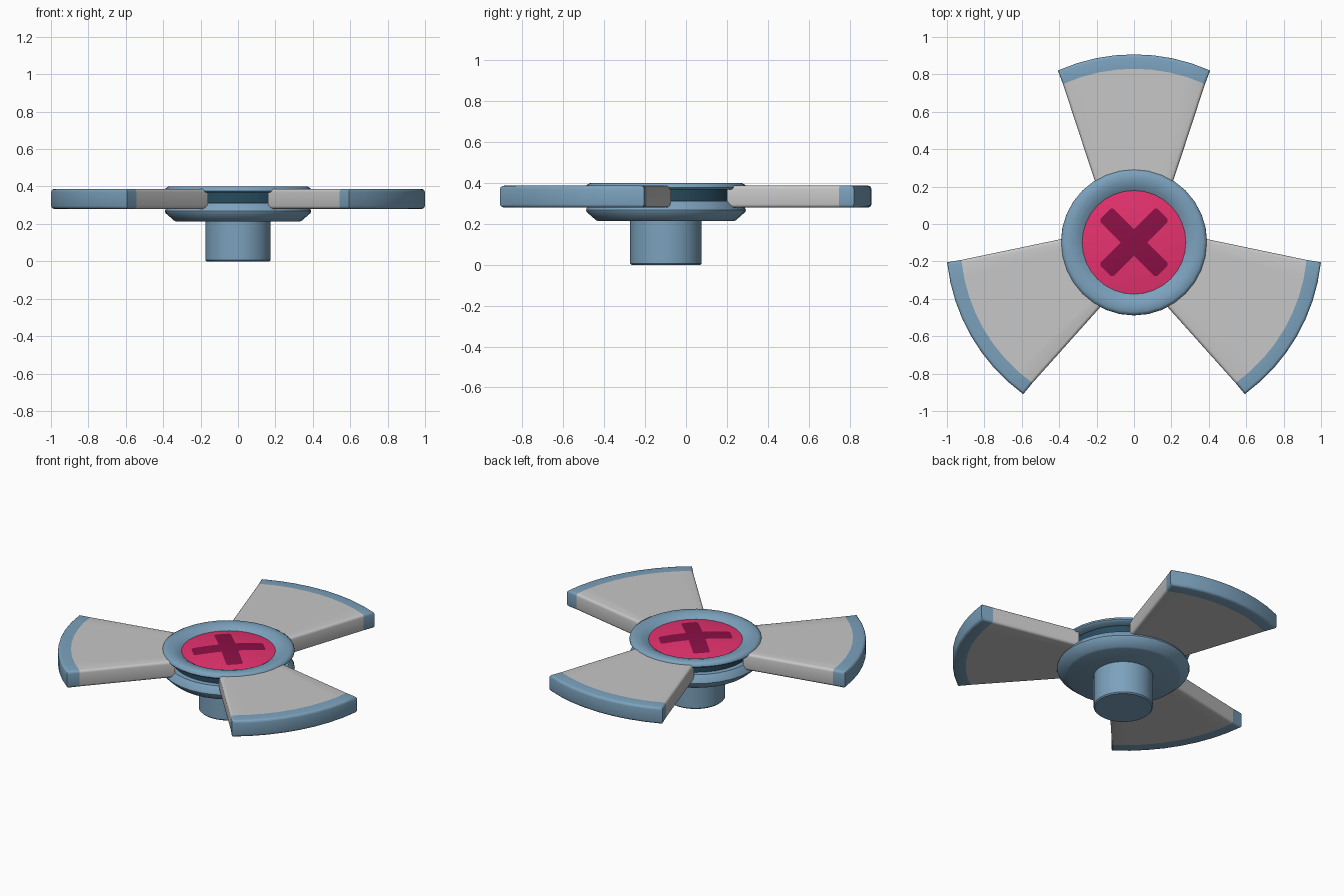
import bpy, bmesh
from math import sin, cos, pi, radians, sqrt
from mathutils import Vector

cube = bpy.data.objects.get("Cube")
if cube:
    bpy.data.objects.remove(cube, do_unlink=True)

CENTRE = (0, -0.098, 0)
SIDES = 32


def material(name, rgb):
    m = bpy.data.materials.new(name)
    m.use_nodes = True
    m.diffuse_color = (*rgb, 1)
    m.node_tree.nodes["Principled BSDF"].inputs["Base Color"].default_value = (*rgb, 1)
    return m


blue = material("steel blue", (0.2, 0.36, 0.51))
dark_blue = material("dark blue", (0.02, 0.07, 0.11))
grey = material("light grey", (0.57, 0.57, 0.57))
pink = material("pink", (0.8, 0.032, 0.16))
plum = material("dark magenta", (0.26, 0.005, 0.06))


def finish(name, bm, mats, turn=0.0, angle=35):
    bmesh.ops.recalc_face_normals(bm, faces=bm.faces)
    mesh = bpy.data.meshes.new(name)
    bm.to_mesh(mesh)
    bm.free()
    for m in mats:
        mesh.materials.append(m)
    obj = bpy.data.objects.new(name, mesh)
    obj.location = CENTRE
    obj.rotation_euler.z = turn
    bpy.context.collection.objects.link(obj)
    bpy.ops.object.select_all(action='DESELECT')
    obj.select_set(True)
    bpy.context.view_layer.objects.active = obj
    bpy.ops.object.shade_smooth_by_angle(angle=radians(angle))
    return obj


def lathe(profile):
    """Spin (radius, height) points around the vertical axis."""
    bm = bmesh.new()
    verts = [bm.verts.new((r, 0, z)) for r, z in profile]
    edges = [bm.edges.new(pair) for pair in zip(verts, verts[1:])]
    bmesh.ops.spin(bm, geom=verts + edges, cent=(0, 0, 0), axis=(0, 0, 1),
                   angle=2 * pi, steps=SIDES)
    bmesh.ops.remove_doubles(bm, verts=bm.verts, dist=1e-4)
    return bm


# Stem under the hub
finish("stem", lathe([(0, 0), (0.168, 0), (0.175, 0.007), (0.175, 0.23)]), [blue])

# Lower dish, dark groove and upper ring
finish("hub_dish", lathe([(0, 0.213), (0.33, 0.213), (0.342, 0.218), (0.388, 0.258),
                          (0.391, 0.268), (0.385, 0.283), (0.36, 0.312), (0.3, 0.315)]), [blue])
finish("hub_groove", lathe([(0.33, 0.3), (0.33, 0.38)]), [dark_blue])
finish("hub_ring", lathe([(0.3, 0.368), (0.383, 0.368), (0.391, 0.377), (0.388, 0.39),
                          (0.372, 0.4), (0.335, 0.4), (0.3, 0.39), (0.277, 0.376),
                          (0.277, 0.36)]), [blue], angle=50)

# Domed cap with a painted cross, cut along the outline of its arms
RADIUS, WIDTH, LENGTH, CLIP = 0.278, 0.05, 0.215, 0.18
rings = 8
bm = lathe([(RADIUS * i / rings, 0.398 - 0.022 * (i / rings) ** 2)
            for i in range(rings + 1)])
diagonals = [Vector((1, 1, 0)).normalized(), Vector((1, -1, 0)).normalized()]
cuts = [(d, k) for d in diagonals for k in (WIDTH, LENGTH)]
cuts += [(Vector((1, 0, 0)), CLIP), (Vector((0, 1, 0)), CLIP)]
for normal, dist in cuts:
    for side in (-1, 1):
        bmesh.ops.bisect_plane(bm, geom=bm.verts[:] + bm.edges[:] + bm.faces[:],
                               plane_co=normal * dist * side, plane_no=normal)
for f in bm.faces:
    c = f.calc_center_median()
    u, v = sorted(abs(c.dot(d)) for d in diagonals)
    f.material_index = int(u < WIDTH and v < LENGTH and max(abs(c.x), abs(c.y)) < CLIP)
finish("cap", bm, [pink, plum])

# Three fan blades with blue tips
INNER, BAND, OUTER = 0.36, 0.928, 1.005
LOW, HIGH = 0.28, 0.387
COLUMNS = 8


def arc_point(radius, t):
    # half the blade width grows in a straight line with distance
    half = {INNER: 0.2, BAND: 0.38, OUTER: 0.407}[radius]
    x = half * t
    return (x, sqrt(radius ** 2 - x ** 2), LOW)


def blade(name, turn):
    bm = bmesh.new()
    rows = [[bm.verts.new(arc_point(r, 2 * i / COLUMNS - 1)) for i in range(COLUMNS + 1)]
            for r in (INNER, BAND, OUTER)]
    for a, b in zip(rows, rows[1:]):
        for i in range(COLUMNS):
            bm.faces.new((a[i], a[i + 1], b[i + 1], b[i]))
    top = bmesh.ops.extrude_face_region(bm, geom=bm.faces[:])["geom"]
    bmesh.ops.translate(bm, vec=(0, 0, HIGH - LOW),
                        verts=[g for g in top if isinstance(g, bmesh.types.BMVert)])
    bmesh.ops.recalc_face_normals(bm, faces=bm.faces)
    # round the long rims
    rims = [e for e in bm.edges
            if abs(e.verts[0].co.z - e.verts[1].co.z) < 1e-4
            and len(e.link_faces) == 2 and e.calc_face_angle() > 1
            and max(v.co.xy.length for v in e.verts) > INNER + 0.1]
    bmesh.ops.bevel(bm, geom=rims, offset=0.016, segments=3, profile=0.5, affect='EDGES')
    for f in bm.faces:
        f.material_index = int(f.calc_center_median().xy.length > BAND)
    return finish(name, bm, [grey, blue], turn)


for n, label in enumerate(("back", "right", "left")):
    blade(label + "_blade", n * 2 * pi / 3)
